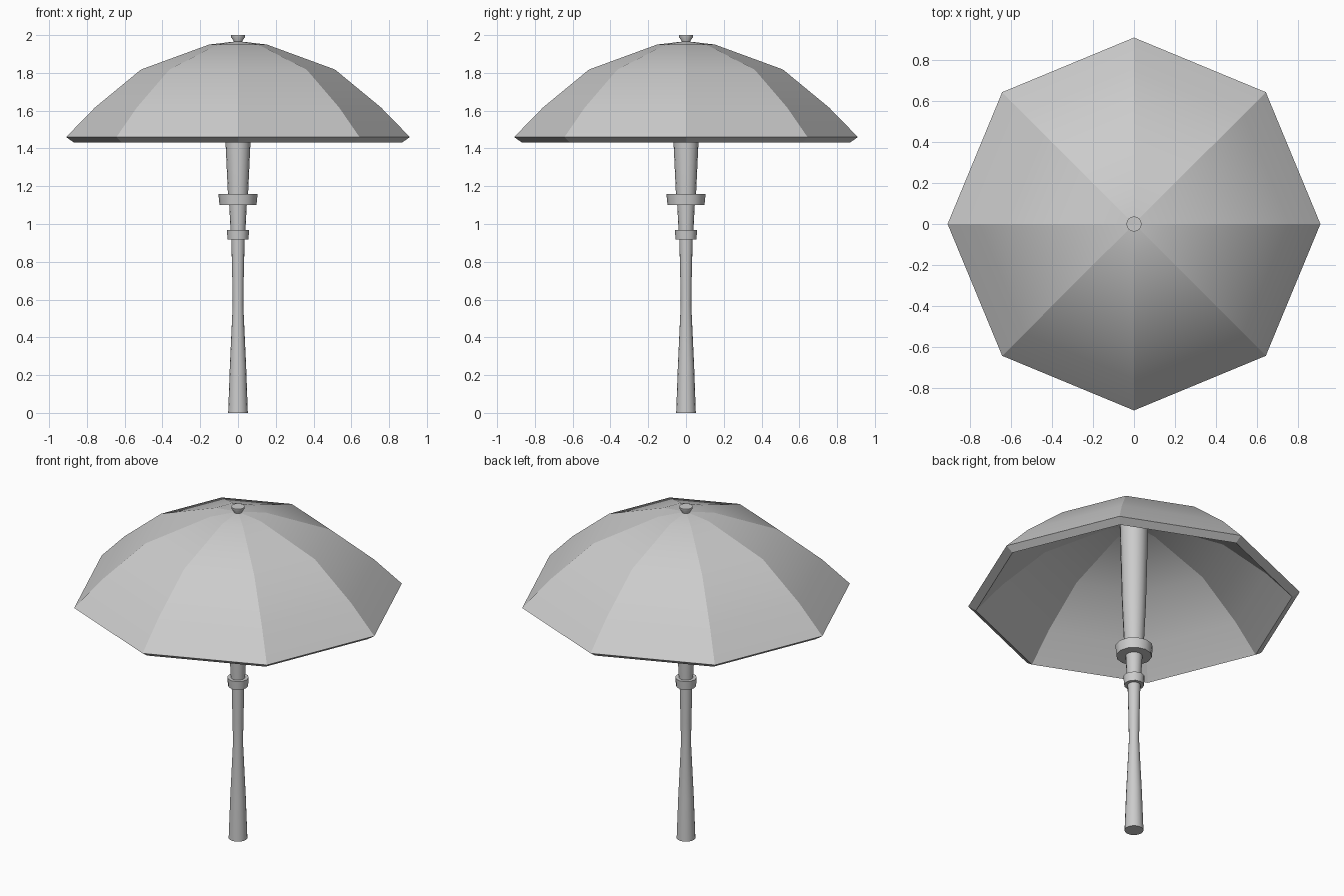
import bpy, bmesh
from math import cos, sin, pi, radians

if "Cube" in bpy.data.objects:
    bpy.data.objects.remove(bpy.data.objects["Cube"])


def lathe(name, profile, sides, sharp_ribs=False, cap=True):
    """Revolve (radius, z) points about z; zero radius becomes a single pole."""
    bm = bmesh.new()
    rings = []
    for r, z in profile:
        n = 1 if r == 0 else sides
        rings.append([bm.verts.new((r * cos(2 * pi * i / sides), r * sin(2 * pi * i / sides), z))
                      for i in range(n)])
    for a, b in zip(rings, rings[1:]):
        for i in range(sides):
            j = (i + 1) % sides
            quad = [a[i % len(a)], a[j % len(a)], b[j % len(b)], b[i % len(b)]]
            bm.faces.new(list(dict.fromkeys(quad)))
        if sharp_ribs:
            for i in range(sides):
                bm.edges.get((a[i % len(a)], b[i % len(b)])).smooth = False
    if cap:
        for ring in (rings[0], rings[-1]):
            if len(ring) > 2:
                bm.faces.new(ring)
    bmesh.ops.recalc_face_normals(bm, faces=bm.faces)
    mesh = bpy.data.meshes.new(name)
    bm.to_mesh(mesh)
    bm.free()
    obj = bpy.data.objects.new(name, mesh)
    bpy.context.collection.objects.link(obj)
    bpy.context.view_layer.objects.active = obj
    obj.select_set(True)
    bpy.ops.object.shade_smooth_by_angle(angle=radians(35), keep_sharp_edges=True)
    obj.select_set(False)
    return obj


# Eight-sided canopy: outer shell, slanted rim, inner shell
lathe("canopy", [(0, 1.968), (0.153, 1.95), (0.513, 1.818), (0.757, 1.617), (0.91, 1.46),
                 (0.868, 1.431), (0.725, 1.585), (0.49, 1.78), (0.145, 1.91), (0, 1.925)],
      8, sharp_ribs=True)

# Finial on top
lathe("finial", [(0.02, 1.95), (0.022, 1.968), (0.037, 1.99), (0.037, 2.0)], 16)

# Tapered handle and pole sections
lathe("handle", [(0.052, 0), (0.043, 0.25), (0.028, 0.57), (0.030, 0.7), (0.036, 0.95)], 16)
lathe("middle_pole", [(0.038, 0.94), (0.048, 1.13)], 16)
lathe("upper_pole", [(0.052, 1.13), (0.066, 1.43), (0.078, 1.92)], 16)

# Collars
lathe("lower_collar", [(0.055, 0.917), (0.059, 0.969)], 12)
lathe("upper_collar", [(0.098, 1.10), (0.104, 1.16)], 12)
